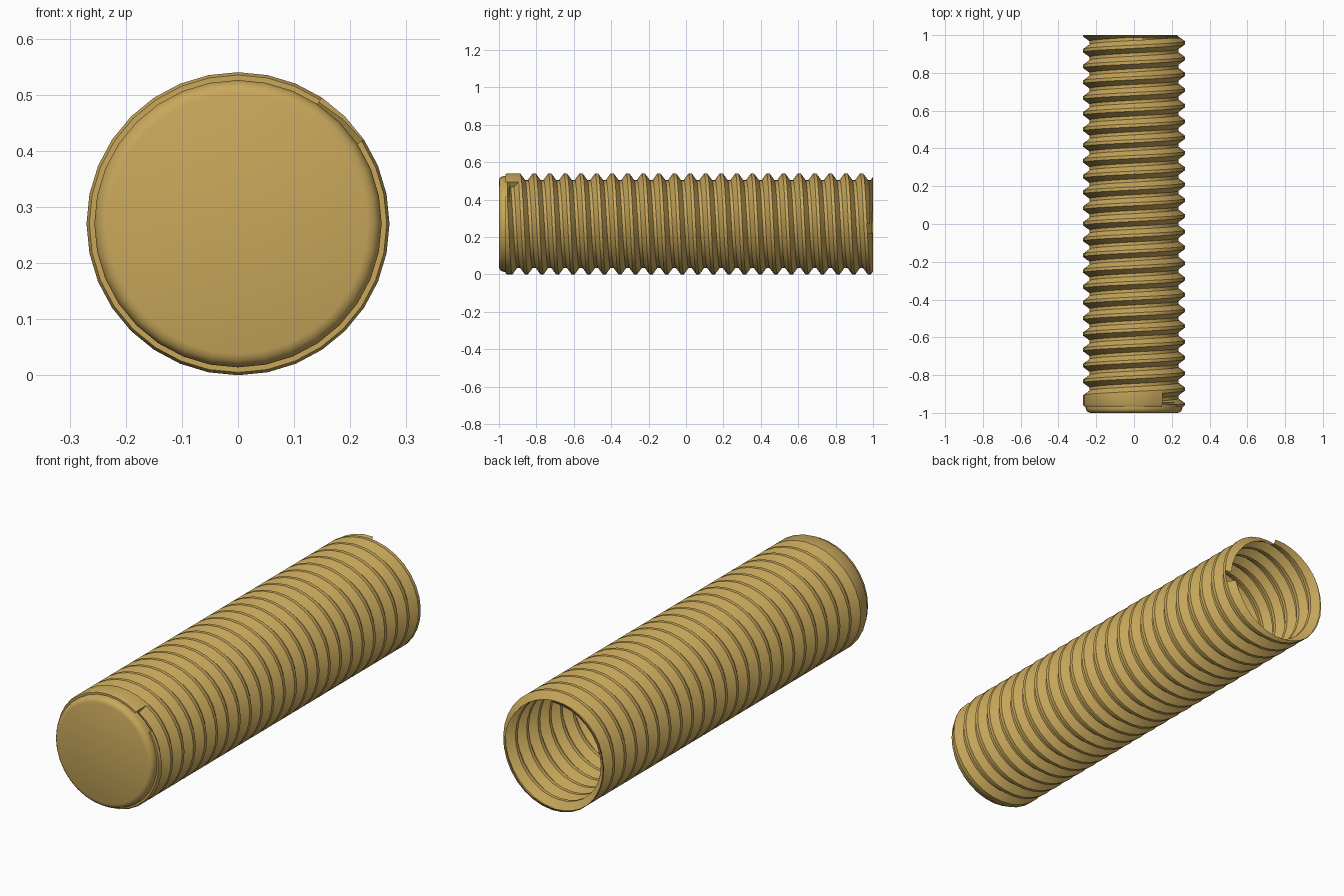
import bpy, bmesh
from math import sin, cos, pi, radians, atan2
from mathutils import Vector

if "Cube" in bpy.data.objects:
    bpy.data.objects.remove(bpy.data.objects["Cube"], do_unlink=True)

SEG = 32                      # sides around the axis
TURNS = 25
PITCH = 2 / 24
CREST, ROOT, MID_Z = 0.27, 0.236, 0.27
START = -0.962                # where the first groove leaves the collar
COLLAR = -0.955
START_ANGLE = radians(56.25)

brass = bpy.data.materials.new("brass")
brass.use_nodes = True
brass.diffuse_color = (0.58, 0.39, 0.105, 1)
brass.node_tree.nodes["Principled BSDF"].inputs["Base Color"].default_value = brass.diffuse_color


def finish(name, bm):
    mesh = bpy.data.meshes.new(name)
    bm.to_mesh(mesh)
    bm.free()
    mesh.materials.append(brass)
    obj = bpy.data.objects.new(name, mesh)
    bpy.context.collection.objects.link(obj)
    bpy.ops.object.select_all(action='DESELECT')
    obj.select_set(True)
    bpy.context.view_layer.objects.active = obj
    bpy.ops.object.shade_smooth_by_angle(angle=radians(30))
    return obj


def ring_point(step, radius, y):
    a = START_ANGLE - 2 * pi * step / SEG
    return (radius * cos(a), y, MID_Z + radius * sin(a))


def loft(bm, columns):
    """Skin a list of equal-length point columns; return the vertex rows."""
    rows = [[bm.verts.new(p) for p in col] for col in columns]
    for a, b in zip(rows, rows[1:]):
        for j in range(len(a) - 1):
            bm.faces.new((a[j], a[j + 1], b[j + 1], b[j]))
    return rows


def edge_y(step):
    return START + PITCH * step / SEG


def orient_outward(bm):
    bmesh.ops.recalc_face_normals(bm, faces=bm.faces)
    axis = Vector((0, 0, MID_Z))
    total = 0
    for f in bm.faces:
        out = f.calc_center_median() - axis
        out.y = 0
        total += f.normal.dot(out) * f.calc_area()
    if total < 0:
        bmesh.ops.reverse_faces(bm, faces=bm.faces)


# Threaded tube: one groove-and-crest profile swept along a helix
bm = bmesh.new()
profile = [(0, CREST), (0.3, ROOT), (0.5, ROOT), (0.8, CREST), (1, CREST)]
rows = loft(bm, [[ring_point(i, r, edge_y(i) + f * PITCH) for f, r in profile]
                 for i in range(TURNS * SEG + 1)])
bm.faces.new(rows[0][:4])     # wall where the groove begins
bmesh.ops.remove_doubles(bm, verts=bm.verts, dist=0.0001)


def trim(faces, y, outer):
    geom = set(faces)
    for f in faces:
        geom.update(f.edges)
        geom.update(f.verts)
    bmesh.ops.bisect_plane(bm, geom=list(geom), plane_co=(0, y, 0), plane_no=(0, 1, 0),
                           clear_outer=outer, clear_inner=not outer)


trim(list(bm.faces), COLLAR, False)
trim(list(bm.faces), 1.0, True)

# Shallow step in the open rim
sector = []
for f in bm.faces:
    c = f.calc_center_median()
    if c.y > 0.9 and 0 < atan2(c.z - MID_Z, c.x) < radians(79):
        sector.append(f)
trim(sector, 0.984, True)
orient_outward(bm)
finish("threaded_tube", bm)

# Collar: widens from nothing to one pitch over a turn
bm = bmesh.new()
loft(bm, [[ring_point(i, 0.255, -0.965), ring_point(i, 0.265, -0.965),
           ring_point(i, CREST, COLLAR),
           ring_point(i, CREST, max(edge_y(i), COLLAR + 0.0005))]
          for i in range(2, SEG + 1)])
orient_outward(bm)
finish("collar", bm)

# Closed end with a rounded rim
bm = bmesh.new()
cap = [(0.232, -1), (0.244, -0.996), (0.252, -0.988), (0.256, -0.976), (0.256, -0.945)]
rows = loft(bm, [[ring_point(i, r, y) for r, y in cap] for i in range(SEG + 1)])
bm.faces.new([row[0] for row in rows[:-1]])
bmesh.ops.remove_doubles(bm, verts=bm.verts, dist=0.0001)
orient_outward(bm)
finish("end_cap", bm)
